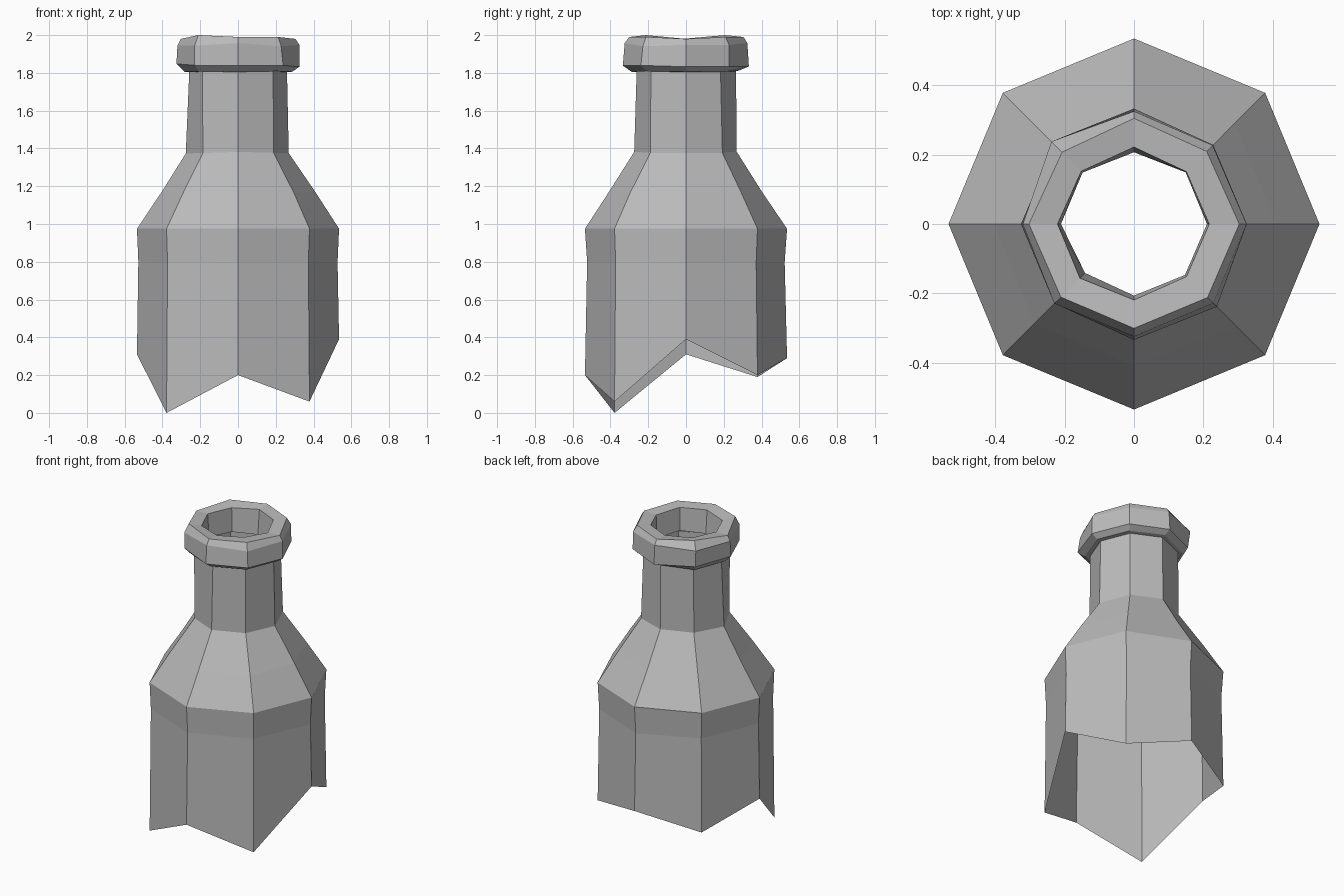
import bpy, bmesh, math, random

cube = bpy.data.objects.get("Cube")
if cube:
    bpy.data.objects.remove(cube, do_unlink=True)

random.seed(4)
SIDES = 8

glass = bpy.data.materials.new("grey_glass")
glass.use_nodes = True
colour = (0.5, 0.5, 0.5, 1)
glass.diffuse_color = colour
glass.node_tree.nodes["Principled BSDF"].inputs["Base Color"].default_value = colour


def ring(bm, radius, heights, wobble=0.0):
    """One eight-sided loop, starting at +x and running anticlockwise."""
    verts = []
    for i in range(SIDES):
        a = math.tau * i / SIDES
        r = radius + random.uniform(-wobble, wobble)
        z = heights[i] if isinstance(heights, list) else heights + random.uniform(-wobble, wobble)
        verts.append(bm.verts.new((r * math.cos(a), r * math.sin(a), z)))
    return verts


def lathe(name, loops):
    """Skin a stack of loops as a thin open shell of flat faces."""
    bm = bmesh.new()
    rings = [ring(bm, *loop) for loop in loops]
    for low, high in zip(rings, rings[1:]):
        for i in range(SIDES):
            j = (i + 1) % SIDES
            bm.faces.new((low[i], low[j], high[j], high[i]))
    mesh = bpy.data.meshes.new(name)
    bm.to_mesh(mesh)
    bm.free()
    mesh.materials.append(glass)
    obj = bpy.data.objects.new(name, mesh)
    bpy.context.collection.objects.link(obj)
    return obj


# Jagged lower edge, body, shoulder, neck, rolled lip and mouth in one shell
broken_edge = [0.39, 0.2, 0.29, 0.19, 0.31, 0.0, 0.2, 0.06]
lip_top = [1.98, 1.99, 1.99, 2.0, 1.98, 2.0, 1.99, 1.99]
lathe("broken_bottle", [
    (0.535, broken_edge),
    (0.525, 0.8, 0.004),
    (0.535, 0.975),
    (0.41, 1.17, 0.008),
    (0.27, 1.38, 0.008),
    (0.262, 1.805, 0.004),
    (0.29, 1.81, 0.006),
    (0.33, 1.84, 0.008),
    (0.33, 1.95, 0.01),
    (0.295, lip_top, 0.01),
    (0.217, 1.98, 0.006),
    (0.205, 1.83, 0.006),
])
